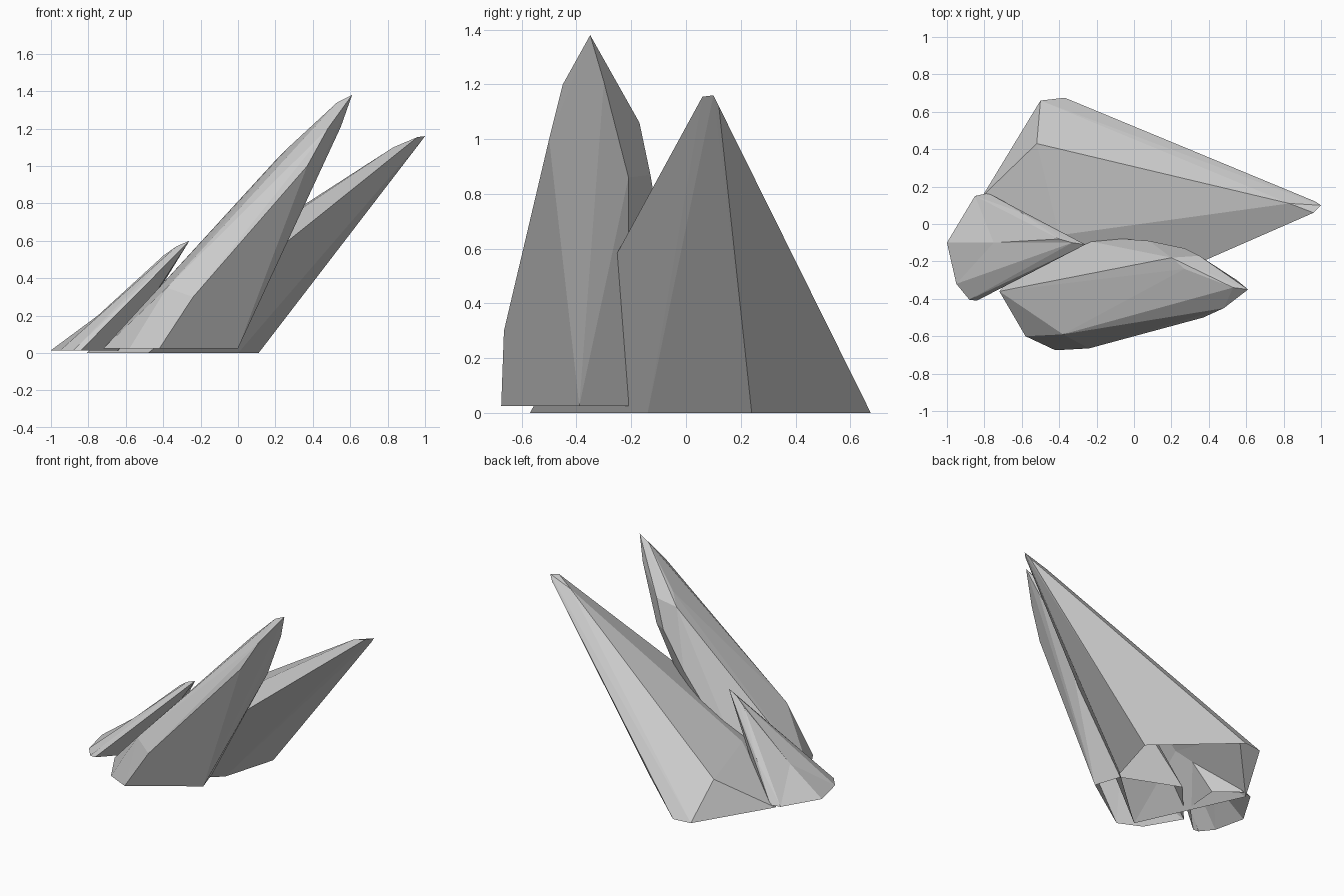
import bpy, bmesh, math
from mathutils import Vector


def shard(name, base_z, base, upper, dents=()):
    """Faceted crystal: convex skin over a base outline and ridge points, open underneath.
    Each dent is (point on the skin, place it sinks to)."""
    bm = bmesh.new()
    for x, y in base:
        bm.verts.new((x, y, base_z))
    for p in upper:
        bm.verts.new(p)
    sunk = [(bm.verts.new(p), Vector(q)) for p, q in dents]
    bmesh.ops.convex_hull(bm, input=bm.verts[:])
    for v, q in sunk:
        v.co = q
    loose = [v for v in bm.verts if not v.link_faces]
    bmesh.ops.delete(bm, geom=loose, context='VERTS')
    # open bottom
    floor = [f for f in bm.faces if all(v.co.z < base_z + 0.001 for v in f.verts)]
    bmesh.ops.delete(bm, geom=floor, context='FACES')
    # merge nearly flat triangles into clean facets
    bmesh.ops.dissolve_limit(bm, angle_limit=math.radians(2),
                             verts=bm.verts[:], edges=bm.edges[:])
    bmesh.ops.recalc_face_normals(bm, faces=bm.faces[:])
    mesh = bpy.data.meshes.new(name)
    bm.to_mesh(mesh)
    bm.free()
    obj = bpy.data.objects.new(name, mesh)
    bpy.context.collection.objects.link(obj)
    return obj


# Wide shard leaning to the right
shard("wide_shard", 0.0,
      [(0.11, 0.24), (-0.37, 0.675), (-0.50, 0.66), (-0.81, 0.15), (-0.48, -0.57), (0.0, -0.14)],
      [(1.0, 0.10, 1.16), (0.96, 0.06, 1.155), (0.97, 0.12, 1.12),
       (0.83, 0.11, 1.10), (0.70, 0.22, 0.90), (0.70, -0.04, 0.93),
       (0.41, 0.16, 0.40), (-0.03, 0.20, 0.53), (-0.52, 0.43, 0.23),
       (-0.47, 0.62, 0.05), (-0.40, -0.06, 0.28)])

# Tall shard at the front
shard("tall_shard", 0.025,
      [(-0.42, -0.675), (-0.58, -0.60), (-0.72, -0.36), (-0.45, -0.05), (-0.06, -0.21), (0.0, -0.39)],
      [(0.61, -0.35, 1.38), (0.53, -0.34, 1.34), (0.48, -0.45, 1.20),
       (0.37, -0.50, 1.00), (-0.24, -0.665, 0.30), (-0.38, -0.59, 0.35),
       (0.27, -0.24, 1.10), (0.20, -0.18, 1.03), (0.35, -0.17, 1.06),
       (0.27, -0.13, 0.87), (0.08, -0.09, 0.64), (0.55, -0.30, 1.21),
       (0.38, -0.21, 0.86)])

# Small shard on the left
shard("small_shard", 0.015,
      [(-1.0, -0.10), (-0.85, 0.15), (-0.78, 0.165), (-0.62, 0.04), (-0.64, -0.20),
       (-0.84, -0.41), (-0.88, -0.405), (-0.95, -0.32)],
      [(-0.26, -0.11, 0.60), (-0.33, -0.10, 0.57), (-0.40, -0.08, 0.52),
       (-0.37, -0.07, 0.50), (-0.60, -0.28, 0.25), (-0.60, 0.06, 0.25)],
      dents=[((-0.75, -0.10, 0.27), (-0.75, -0.10, 0.20))])
